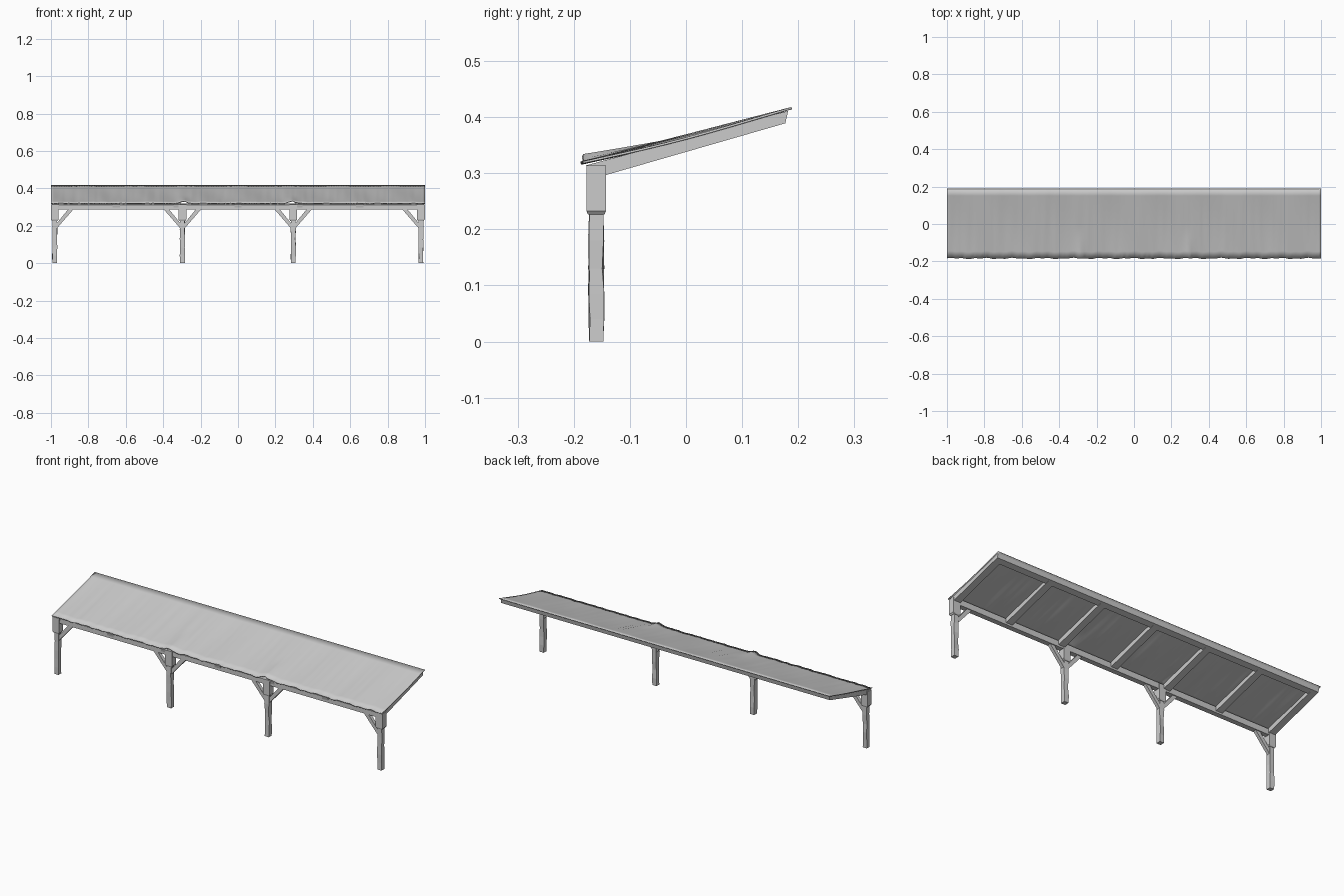
import bpy, bmesh, math, random
from mathutils import Vector

if "Cube" in bpy.data.objects:
    bpy.data.objects.remove(bpy.data.objects["Cube"])

random.seed(4)


def make_object(name, bm):
    bmesh.ops.recalc_face_normals(bm, faces=bm.faces)
    me = bpy.data.meshes.new(name)
    bm.to_mesh(me)
    bm.free()
    ob = bpy.data.objects.new(name, me)
    bpy.context.collection.objects.link(ob)
    return ob


def loft(name, rings):
    """Join a stack of equal-length point rings and cap both ends."""
    bm = bmesh.new()
    vs = [[bm.verts.new(p) for p in r] for r in rings]
    n = len(vs[0])
    for a, b in zip(vs, vs[1:]):
        for i in range(n):
            bm.faces.new((a[i], a[(i + 1) % n], b[(i + 1) % n], b[i]))
    bm.faces.new(vs[0])
    bm.faces.new(vs[-1])
    return make_object(name, bm)


def extrude_x(name, profile, x0, x1):
    return loft(name, [[(x, y, z) for y, z in profile] for x in (x0, x1)])


def square(cx, cy, z, hx, hy, wobble=0.0):
    j = lambda: random.uniform(-wobble, wobble)
    return [(cx + sx * hx + j(), cy + sy * hy + j(), z)
            for sx, sy in ((-1, -1), (1, -1), (1, 1), (-1, 1))]


def slope(y):
    return 0.318 + (y + 0.188) * 0.098 / 0.376


# posts: rough hewn shaft, thicker head with chamfered foot, diagonal braces
PY = -0.16
for i, (px, sides) in enumerate(((-0.98, (1,)), (-0.297, (-1, 1)),
                                 (0.295, (-1, 1)), (0.978, (-1,)))):
    rings = [square(px, PY, z, 0.0125, 0.0125, 0.0 if z in (0, 0.235) else 0.0022)
             for z in (0, 0.04, 0.085, 0.13, 0.18, 0.235)]
    loft(f"post_{i}", rings)
    loft(f"post_head_{i}", [square(px, PY, 0.226, 0.015, 0.0145),
                            square(px, PY, 0.233, 0.0205, 0.0175),
                            square(px, PY, 0.314, 0.0205, 0.0175)])
    for s in sides:
        path = [(0.008, 0.182), (0.008, 0.210), (0.072, 0.288), (0.10, 0.288)]
        loft(f"brace_{i}_{s}", [[(px + s * x, y, z) for x, z in path]
                                for y in (PY - 0.009, PY + 0.009)])

# front beam resting on the posts
extrude_x("front_beam", [(-0.174, 0.286), (-0.146, 0.286),
                         (-0.146, 0.318), (-0.174, 0.312)], -0.995, 0.995)

# back beam along the high edge
extrude_x("back_beam", [(0.146, 0.381), (0.177, 0.389),
                        (0.182, 0.411), (0.146, 0.402)], -0.995, 0.995)

# rafters
for k in range(-3, 4):
    cx = k * 0.3255
    extrude_x(f"rafter_{k + 3}", [(-0.172, 0.290), (-0.142, 0.297), (0.177, 0.389),
                                  (0.182, 0.411), (-0.178, 0.314)],
              cx - 0.019, cx + 0.019)


# roof covering: rumpled sheet sagging slightly between the two long beams
NX, NY = 150, 10
ridge = [random.uniform(-1, 1) for _ in range(NX + 1)]
fold = [random.uniform(-1, 1) for _ in range(NX + 1)]
bm = bmesh.new()
grid = []
for i in range(NX + 1):
    x = -1 + 2 * i / NX
    column = []
    for j in range(NY + 1):
        t = j / NY
        front = -0.184 + 0.004 * math.sin(i * 0.9) * math.cos(i * 0.37)
        y = front + t * (0.188 - front)
        mid = math.sin(math.pi * t)
        z = slope(y) + 0.002 - 0.003 * mid
        z += mid * (0.0025 * math.sin(x * 23 + t * 2) + 0.0012 * ridge[i])
        z += (1 - t) ** 2 * 0.0012 * fold[i]
        # puckers where the sheet lies over the middle posts
        for c in (-0.29, 0.29):
            z += 0.013 * max(0, 1 - abs(x - c) / 0.035) * max(0, 1 - t * 2.5)
        column.append(bm.verts.new((x, y, z)))
    grid.append(column)
for a, b in zip(grid, grid[1:]):
    for j in range(NY):
        bm.faces.new((a[j], b[j], b[j + 1], a[j + 1]))
roof = make_object("roof_sheet", bm)
if roof.data.polygons[0].normal.z < 0:
    roof.data.flip_normals()
mod = roof.modifiers.new("thickness", 'SOLIDIFY')
mod.thickness = 0.004
mod.offset = -1
bpy.context.view_layer.objects.active = roof
roof.select_set(True)
bpy.ops.object.shade_smooth_by_angle(angle=math.radians(35))
